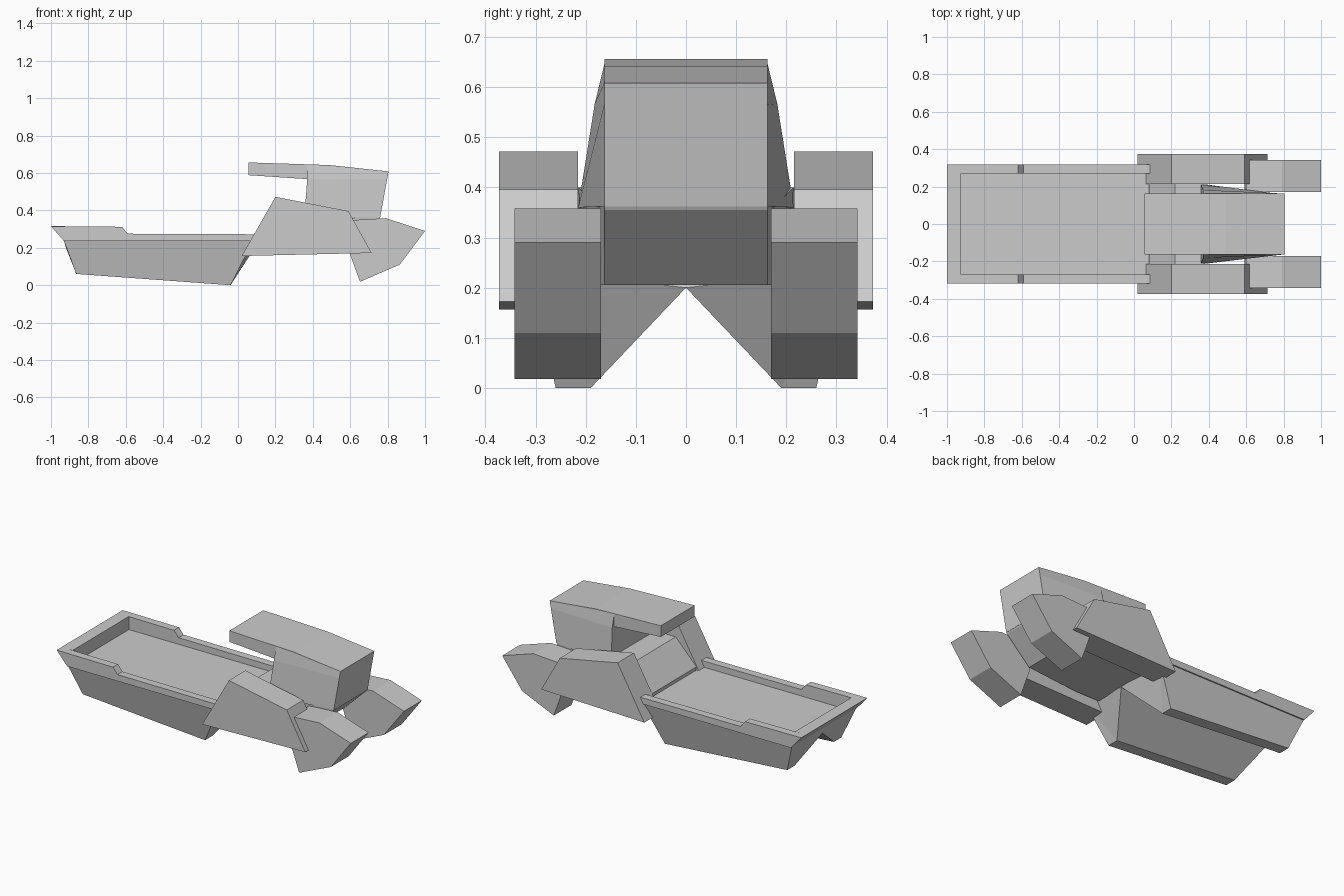
import bpy, bmesh

if "Cube" in bpy.data.objects:
    bpy.data.objects.remove(bpy.data.objects["Cube"])


def finish(name, bm, mirror=False):
    bmesh.ops.recalc_face_normals(bm, faces=bm.faces)
    mesh = bpy.data.meshes.new(name)
    bm.to_mesh(mesh)
    bm.free()
    ob = bpy.data.objects.new(name, mesh)
    bpy.context.collection.objects.link(ob)
    if mirror:
        mod = ob.modifiers.new("mirror", 'MIRROR')
        mod.use_axis = (False, True, False)
        mod.use_mirror_merge = False
    return ob


def prism(name, profile, y0, y1, mirror=False):
    """Extrude an x-z side profile from y0 to y1."""
    bm = bmesh.new()
    face = bm.faces.new([bm.verts.new((x, y0, z)) for x, z in profile])
    ext = bmesh.ops.extrude_face_region(bm, geom=[face])["geom"]
    moved = [v for v in ext if isinstance(v, bmesh.types.BMVert)]
    bmesh.ops.translate(bm, verts=moved, vec=(0, y1 - y0, 0))
    return finish(name, bm, mirror)


def loft(name, halves):
    """Join half cross-sections (mirrored over y = 0) along the body."""
    bm = bmesh.new()
    loops = []
    for half in halves:
        pts = half + [(x, -y, z) for x, y, z in reversed(half) if y > 0]
        loops.append([bm.verts.new(p) for p in pts])
    n = len(loops[0])
    for a, b in zip(loops, loops[1:]):
        for i in range(n):
            j = (i + 1) % n
            bm.faces.new((a[i], a[j], b[j], b[i]))
    caps = [bm.faces.new(loops[0]), bm.faces.new(loops[-1])]
    bmesh.ops.recalc_face_normals(bm, faces=bm.faces)
    bmesh.ops.triangulate(bm, faces=caps)
    return finish(name, bm)


# Twin-keel cargo hull with a V tunnel underneath
loft("cargo_hull", [
    [(-0.93, 0.31, 0.235), (-0.865, 0.26, 0.06), (-0.865, 0.19, 0.06), (-0.92, 0, 0.2)],
    [(0.08, 0.31, 0.235), (-0.04, 0.26, 0), (-0.04, 0.19, 0), (0.09, 0, 0.2)],
])

# Bed rails, stepped up at the rear, and the tail wall
prism("bed_rail", [(-1, 0.315), (-0.62, 0.312), (-0.59, 0.275), (0.085, 0.272),
                   (0.085, 0.235), (-0.93, 0.235)], 0.27, 0.318, True)
prism("tail_wall", [(-1, 0.315), (-0.925, 0.315), (-0.925, 0.235), (-0.93, 0.235)],
      -0.272, 0.272)

# Central body joining bed and cab, with a sloped back
loft("central_body", [
    [(0.08, 0.215, 0.255), (0.08, 0.2, 0.205)],
    [(0.22, 0.215, 0.40), (0.22, 0.2, 0.205)],
    [(0.36, 0.215, 0.40), (0.36, 0.19, 0.205)],
    [(0.61, 0.175, 0.36), (0.60, 0.163, 0.205)],
    [(0.76, 0.163, 0.365), (0.755, 0.163, 0.355)],
])

# Cab, flared toward its lower rear edge
loft("cab", [
    [(0.37, 0.163, 0.645), (0.37, 0.182, 0.567), (0.355, 0.215, 0.36)],
    [(0.805, 0.163, 0.608), (0.797, 0.163, 0.565), (0.76, 0.163, 0.362)],
])

# Roof overhanging the rear of the cab
prism("roof", [(0.056, 0.656), (0.49, 0.642), (0.805, 0.608), (0.797, 0.565),
               (0.37, 0.567), (0.056, 0.588)], -0.163, 0.163)

# Side pods
prism("side_pod", [(0.20, 0.472), (0.59, 0.396), (0.715, 0.172), (0.02, 0.156)],
      0.215, 0.373, True)

# Front pods
prism("front_pod", [(0.60, 0.347), (0.79, 0.358), (1.0, 0.29), (0.865, 0.11),
                    (0.652, 0.018), (0.59, 0.19)], 0.17, 0.342, True)
